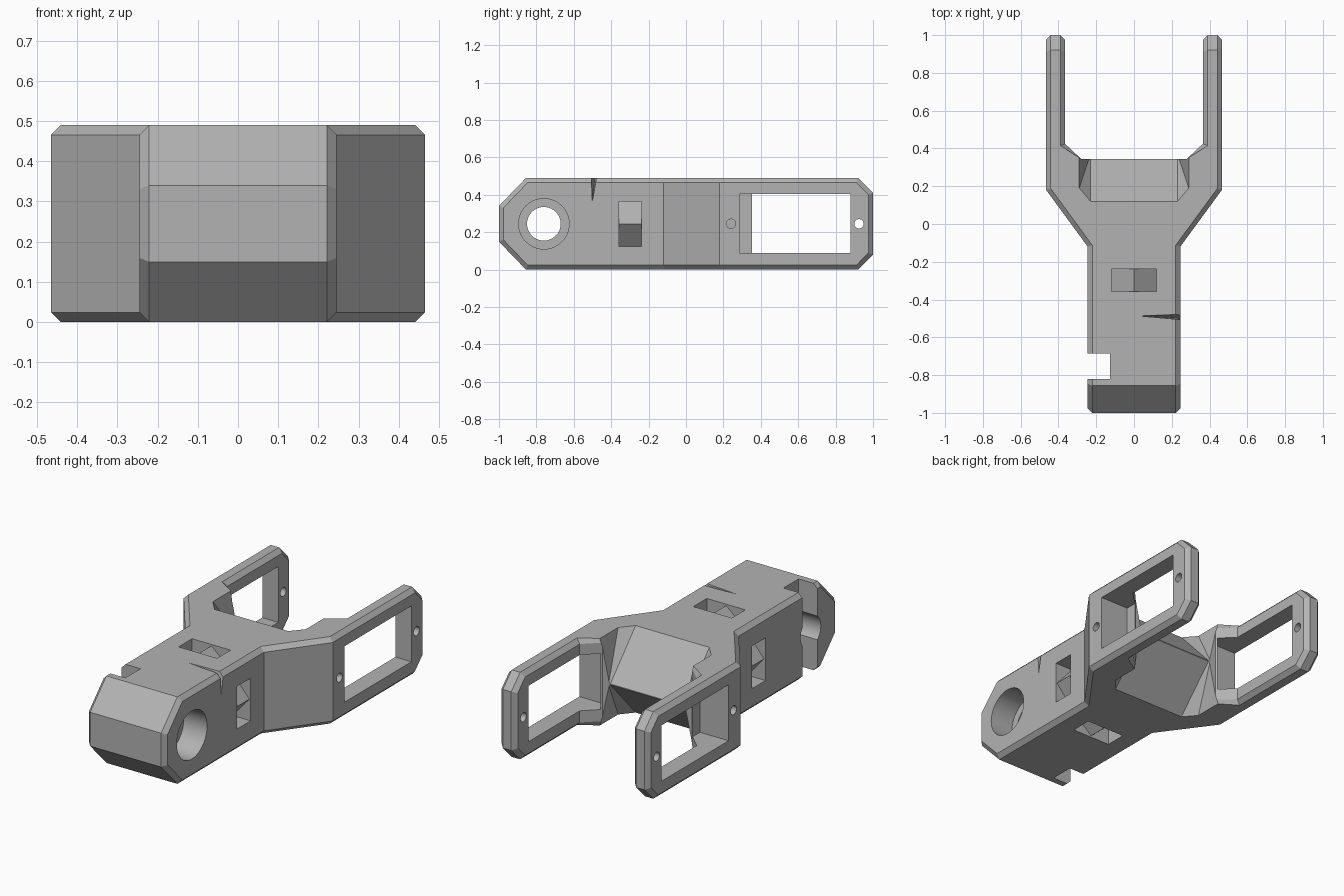
import bpy, bmesh, math
from mathutils import Vector, Matrix

if "Cube" in bpy.data.objects:
    bpy.data.objects.remove(bpy.data.objects["Cube"], do_unlink=True)

H = 0.245    # half height, also half width of the nose
SIDES = (1, -1)


def make(name, bm):
    bmesh.ops.recalc_face_normals(bm, faces=bm.faces)
    mesh = bpy.data.meshes.new(name)
    bm.to_mesh(mesh)
    bm.free()
    ob = bpy.data.objects.new(name, mesh)
    bpy.context.collection.objects.link(ob)
    return ob


def prism(name, points, direction):
    bm = bmesh.new()
    d = Vector(direction)
    face = bm.faces.new([bm.verts.new(Vector(p) - d) for p in points])
    new = bmesh.ops.extrude_face_region(bm, geom=[face])["geom"]
    bmesh.ops.translate(bm, vec=d * 2, verts=[v for v in new if isinstance(v, bmesh.types.BMVert)])
    return make(name, bm)


def hull(name, points):
    bm = bmesh.new()
    for p in points:
        bm.verts.new(p)
    bmesh.ops.convex_hull(bm, input=bm.verts)
    return make(name, bm)


def box(name, x, y, z):
    return hull(name, [(a, b, c) for a in x for b in y for c in z])


def drill(name, radius, x0, x1, y):
    bm = bmesh.new()
    place = Matrix.Translation(((x0 + x1) / 2, y, 0)) @ Matrix.Rotation(math.pi / 2, 4, 'Y')
    bmesh.ops.create_cone(bm, cap_ends=True, segments=40, radius1=radius, radius2=radius,
                          depth=abs(x1 - x0), matrix=place)
    return make(name, bm)


def combine(target, tool, operation):
    mod = target.modifiers.new("cut", 'BOOLEAN')
    mod.operation, mod.object, mod.solver = operation, tool, 'EXACT'
    bpy.context.view_layer.objects.active = target
    bpy.ops.object.modifier_apply(modifier=mod.name)
    bpy.data.objects.remove(tool, do_unlink=True)


# Fork plan, clipped by the chamfered side outline
half = [(H, -1), (H, -.12), (.465, .18), (.465, 1), (.365, 1), (.365, .425), (.28, .345)]
plan = half + [(-x, y) for x, y in reversed(half)]
body = prism("fork_body", [(x, y, 0) for x, y in plan], (0, 0, H))
edge = [(-1.01, .085), (-.855, H + .001), (.92, H + .001), (1.01, .155)]
outline = edge + [(y, -z) for y, z in reversed(edge)]
combine(body, prism("outline", [(0, y, z) for y, z in outline], (1, 0, 0)), 'INTERSECT')

# Chamfer the rims of all side walls
bm = bmesh.new()
bm.from_mesh(body.data)
bmesh.ops.remove_doubles(bm, verts=bm.verts, dist=1e-4)
bmesh.ops.dissolve_limit(bm, angle_limit=.01, verts=bm.verts, edges=bm.edges)
rims = []
for e in bm.edges:
    if len(e.link_faces) == 2:
        a, b = sorted(abs(f.normal.x) for f in e.link_faces)
        upright = abs(e.verts[0].co.z - e.verts[1].co.z) > .3
        hub = upright and abs(e.verts[0].co.y - .345) < .01
        if a < .1 and b > .3 and not hub:
            rims.append(e)
bmesh.ops.bevel(bm, geom=rims, offset=.024, segments=1, affect='EDGES', clamp_overlap=True)
bm.to_mesh(body.data)
bm.free()

cutters = []
# Sloped throat between the arms, above and below
for s in SIDES:
    pts = []
    for m in SIDES:
        pts += [(m * x, y, s * z) for x, y, z in
                [(.23, .12, H), (.23, .12, .3), (.29, .19, H), (.29, .19, .3),
                 (.29, .37, H), (.29, .37, .3), (.23, .37, -.025)]]
    cutters.append(hull("throat", pts))

# Arm windows and screw holes
for s in SIDES:
    cutters += [box("window", (s * .287, s * .6), (.285, .88), (-.155, .16)),
                drill("rear_screw", .025, s * .3, s * .6, .925),
                drill("hub_screw", .025, s * .36, s * .6, .24)]

# Ridged sockets on the four faces
socket = [(-.12, .06), (.12, .06), (.12, -.112), (0, -.008), (-.12, -.112)]
for s in SIDES:
    cutters += [prism("top_socket", [(u, -.297, s * (H + d)) for u, d in socket], (0, .06, 0)),
                prism("side_socket", [(s * (H + d), -.297, u) for u, d in socket], (0, .06, 0))]

# Nose bore, counterbore, side slot and tapered slit
cutters += [drill("bore", .09, -.4, .4, -.76),
            drill("counterbore", .135, .1, .4, -.76),
            box("slot", (-.4, -.128), (-.82, -.685), (-.4, .4)),
            hull("slit", [(0, -.485, .26), (.26, -.502, .11), (.26, -.508, .26), (.26, -.475, .26)])]
for c in cutters:
    combine(body, c, 'DIFFERENCE')

# Stand on the ground, one grey material
body.data.transform(Matrix.Translation((0, 0, H)))
grey = bpy.data.materials.new("plain_grey")
grey.use_nodes = True
colour = (.45, .45, .45, 1)
grey.diffuse_color = colour
grey.node_tree.nodes["Principled BSDF"].inputs["Base Color"].default_value = colour
body.data.materials.clear()
body.data.materials.append(grey)
for p in body.data.polygons:
    p.material_index = 0
bpy.ops.object.select_all(action='DESELECT')
body.select_set(True)
bpy.context.view_layer.objects.active = body
bpy.ops.object.shade_smooth_by_angle(angle=math.radians(25))
